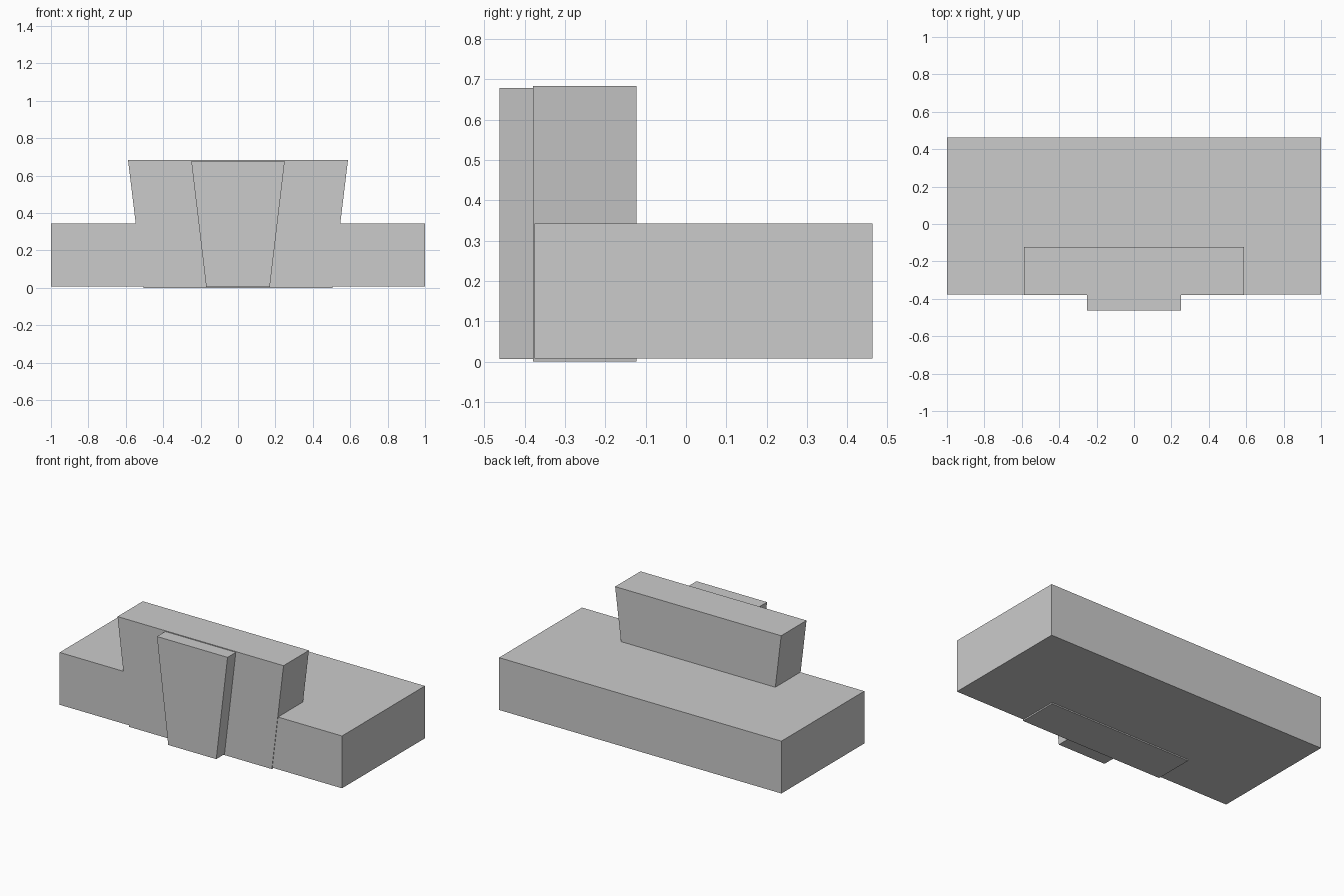
import bpy

if "Cube" in bpy.data.objects:
    bpy.data.objects.remove(bpy.data.objects["Cube"])


def tapered_block(name, half_bottom, half_top, y0, y1, z0, z1):
    """Trapezoid profile in the XZ plane, extruded along y."""
    profile = [(-half_bottom, z0), (half_bottom, z0), (half_top, z1), (-half_top, z1)]
    verts = [(x, y, z) for y in (y0, y1) for x, z in profile]
    sides = [(i, i + 4, (i + 1) % 4 + 4, (i + 1) % 4) for i in range(4)]
    faces = [(0, 1, 2, 3), (7, 6, 5, 4)] + sides
    mesh = bpy.data.meshes.new(name)
    mesh.from_pydata(verts, [], faces)
    mesh.update()
    obj = bpy.data.objects.new(name, mesh)
    bpy.context.collection.objects.link(obj)
    return obj


# Long rectangular lintel
tapered_block("lintel", 1.0, 1.0, -0.376, 0.463, 0.008, 0.343)
# Wide flared block standing through the front edge
tapered_block("flared_block", 0.505, 0.588, -0.379, -0.123, 0.0, 0.684)
# Narrow projecting keystone
tapered_block("keystone", 0.17, 0.25, -0.463, -0.37, 0.006, 0.679)

# Make all face normals point outward
import bmesh
for obj in bpy.context.collection.objects:
    bm = bmesh.new()
    bm.from_mesh(obj.data)
    bmesh.ops.recalc_face_normals(bm, faces=bm.faces)
    bm.to_mesh(obj.data)
    bm.free()
